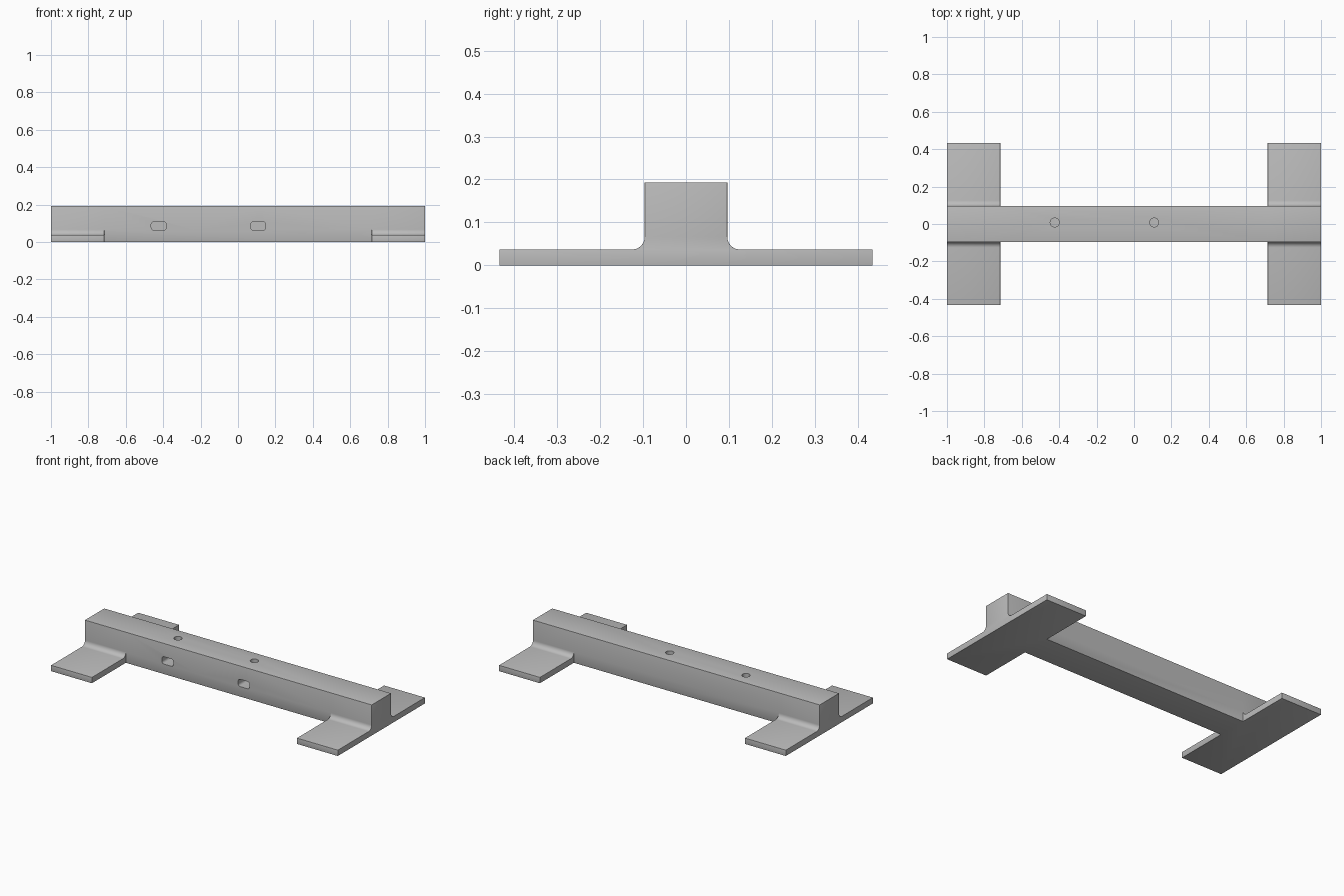
import bpy, bmesh, math
from mathutils import Vector

cube = bpy.data.objects.get("Cube")
if cube:
    bpy.data.objects.remove(cube, do_unlink=True)

grey = bpy.data.materials.new("plain grey")
grey.use_nodes = True
grey.diffuse_color = (0.5, 0.5, 0.5, 1)
grey.node_tree.nodes["Principled BSDF"].inputs["Base Color"].default_value = (0.5, 0.5, 0.5, 1)

BEAM, FOOT = 0.096, 0.434          # half depths
TOP, PLATE = 0.193, 0.037          # heights
INNER, FILLET = 0.715, 0.03        # inner end of feet, fillet radius


def arc(cx, cy, r, start, end, steps=8):
    angles = [math.radians(start + (end - start) * i / steps) for i in range(steps + 1)]
    return [(cx + r * math.cos(a), cy + r * math.sin(a)) for a in angles]


def prism(name, points, start, direction):
    """Extrude a closed outline of 3D points along a direction."""
    bm = bmesh.new()
    face = bm.faces.new([bm.verts.new(Vector(p) + Vector(start)) for p in points])
    ext = bmesh.ops.extrude_face_region(bm, geom=[face])
    bmesh.ops.translate(bm, vec=direction,
                        verts=[v for v in ext["geom"] if isinstance(v, bmesh.types.BMVert)])
    bmesh.ops.recalc_face_normals(bm, faces=bm.faces)
    mesh = bpy.data.meshes.new(name)
    bm.to_mesh(mesh)
    bm.free()
    mesh.materials.append(grey)
    obj = bpy.data.objects.new(name, mesh)
    bpy.context.collection.objects.link(obj)
    return obj


def cut(target, cutter):
    cutter.hide_render = True
    cutter.hide_set(True)
    cutter.display_type = 'WIRE'
    mod = target.modifiers.new(cutter.name, 'BOOLEAN')
    mod.operation, mod.object, mod.solver = 'DIFFERENCE', cutter, 'EXACT'


# Beam with filleted feet, as one long profile
half = [(FOOT, 0), (FOOT, PLATE)]
half += arc(BEAM + FILLET, PLATE + FILLET, FILLET, 270, 180)
half += [(BEAM, TOP)]
outline = half + [(-y, z) for y, z in reversed(half)]
base = prism("beam_with_feet", [(0, y, z) for y, z in outline], (-1, 0, 0), (2, 0, 0))

# Clear the space between the feet on each side
for side, label in ((1, "back"), (-1, "front")):
    box = [(-INNER, 0, 0), (INNER, 0, 0), (INNER, side, 0), (-INNER, side, 0)]
    cut(base, prism(label + "_gap_cutter", box, (0, side * BEAM, -0.1), (0, 0, 0.5)))

# Softened edges
bevel = base.modifiers.new("soft_edges", 'BEVEL')
bevel.width, bevel.segments = 0.007, 3
bevel.limit_method, bevel.angle_limit = 'ANGLE', math.radians(40)

# Front slots, each met by a round hole from the top
for number, x in enumerate((-0.424, 0.108), 1):
    slot = []
    for i, (sx, sz) in enumerate(((1, 1), (-1, 1), (-1, -1), (1, -1))):
        slot += arc(sx * 0.025, sz * 0.008, 0.015, i * 90, i * 90 + 90, 5)
    cut(base, prism(f"slot_cutter_{number}", [(u, 0, v) for u, v in slot],
                    (x, -0.2, 0.086), (0, 0.24, 0)))
    hole = arc(0, 0, 0.024, 0, 360, 32)[:-1]
    cut(base, prism(f"hole_cutter_{number}", [(u, v, 0) for u, v in hole],
                    (x, 0.008, 0.07), (0, 0, 0.2)))

# Smooth shading with crisp edges
bpy.ops.object.select_all(action='DESELECT')
base.select_set(True)
bpy.context.view_layer.objects.active = base
for mod in list(base.modifiers):
    bpy.ops.object.modifier_apply(modifier=mod.name)
bpy.ops.object.shade_smooth_by_angle(angle=math.radians(35))
